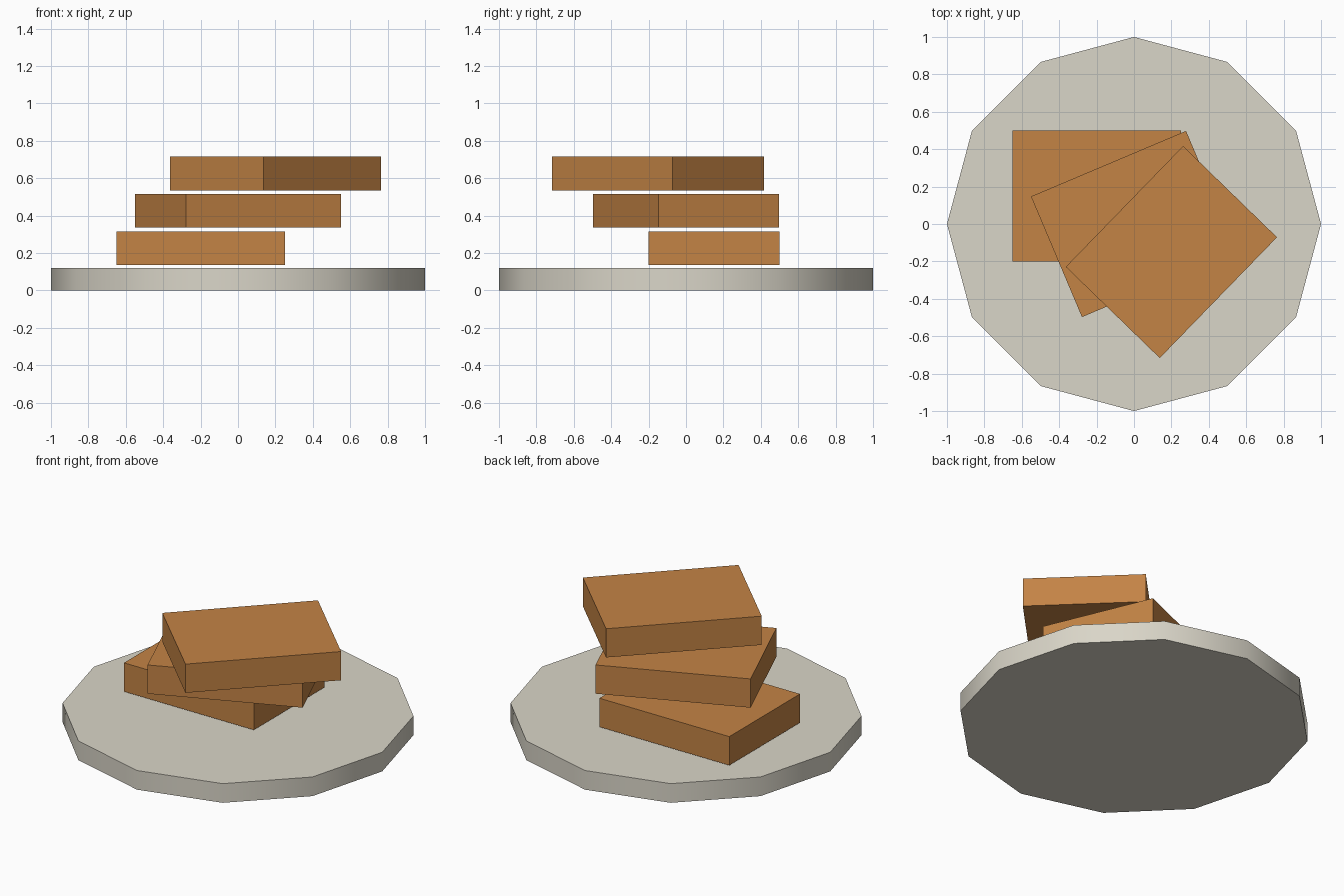
import bpy
import math

cube = bpy.data.objects.get("Cube")
if cube:
    bpy.data.objects.remove(cube, do_unlink=True)


def make_material(name, rgb):
    mat = bpy.data.materials.new(name)
    mat.use_nodes = True
    colour = (*rgb, 1.0)
    mat.diffuse_color = colour
    mat.node_tree.nodes["Principled BSDF"].inputs["Base Color"].default_value = colour
    return mat


stone = make_material("pale stone", (0.70, 0.67, 0.58))
wood = make_material("warm brown", (0.55, 0.23, 0.06))

# Twelve-sided plate: smooth rim, sharp flat caps
PLATE_HEIGHT = 0.12
bpy.ops.mesh.primitive_cylinder_add(
    vertices=12, radius=1, depth=PLATE_HEIGHT, location=(0, 0, PLATE_HEIGHT / 2))
plate = bpy.context.object
plate.name = "plate"
plate.data.materials.append(stone)
bpy.ops.object.shade_smooth_by_angle(angle=math.radians(40))

# Stack of slabs, each shifted and turned further than the one below
BLOCK_SIZE = (0.9, 0.7, 0.18)
names = ("bottom_block", "middle_block", "top_block")
for i, name in enumerate(names):
    offset = (-0.2 + 0.2 * i, 0.15 - 0.15 * i, 0.225 + 0.2 * i)
    bpy.ops.mesh.primitive_cube_add(size=1, location=offset, rotation=(0, 0, 0.4 * i))
    block = bpy.context.object
    block.name = name
    block.scale = BLOCK_SIZE
    bpy.ops.object.transform_apply(location=False, rotation=False, scale=True)
    block.data.materials.append(wood)
